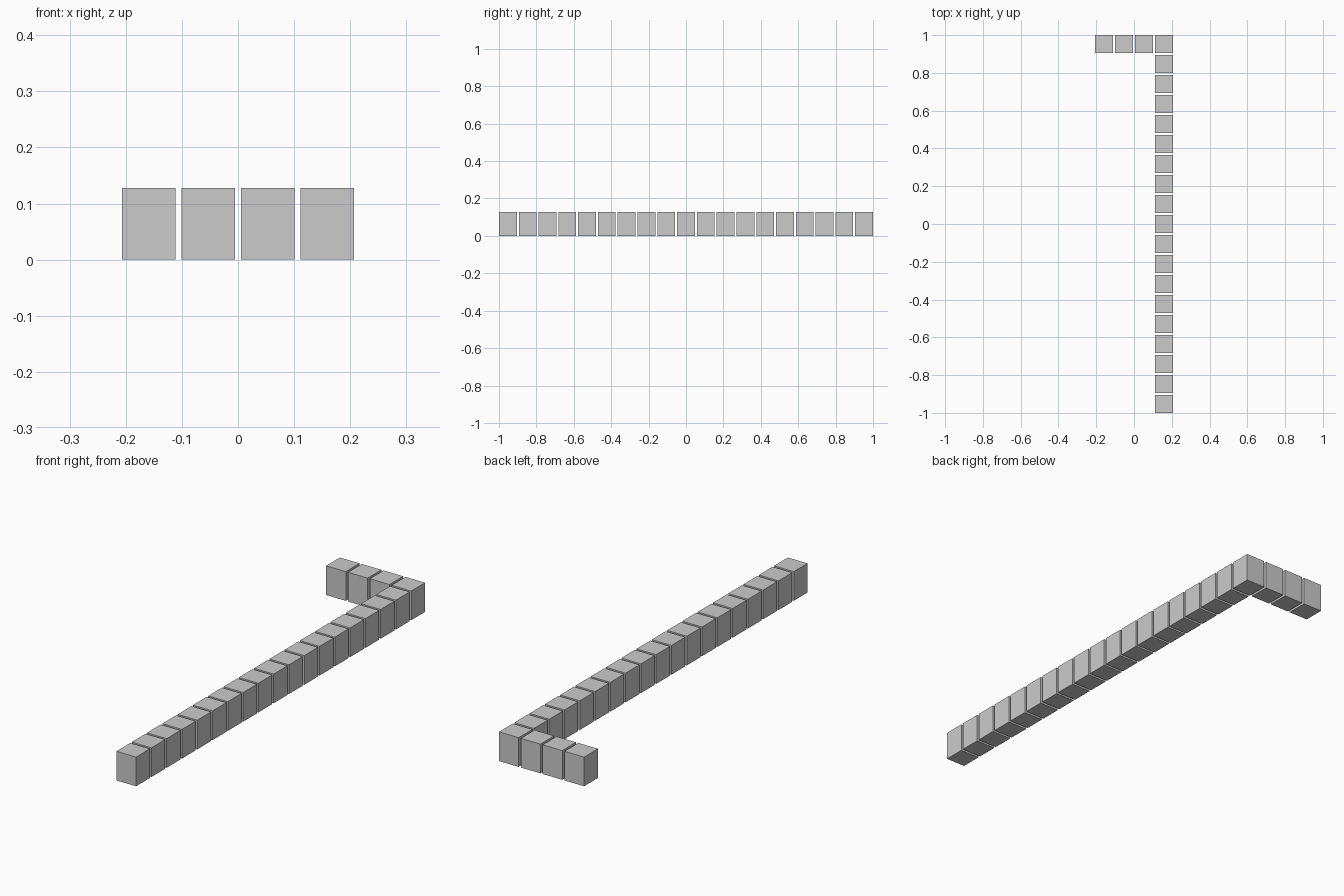
import bpy

if "Cube" in bpy.data.objects:
    bpy.data.objects.remove(bpy.data.objects["Cube"])

SIZE, HEIGHT = 0.0952, 0.128
PITCH = (2 - SIZE) / 18
X_END = 1.5 * PITCH
Y_END = 1 - SIZE / 2


def block(name, x, y):
    bpy.ops.mesh.primitive_cube_add(size=1, location=(x, y, HEIGHT / 2))
    ob = bpy.context.object
    ob.name = name
    ob.scale = (SIZE, SIZE, HEIGHT)
    bpy.ops.object.transform_apply(location=False, rotation=False, scale=True)


# long row, including the corner block
for i in range(19):
    block(f"long_row_block_{i + 1}", X_END, -Y_END + i * PITCH)

# short row turning left at the back
for i in range(3):
    block(f"short_row_block_{i + 1}", X_END - (i + 1) * PITCH, Y_END)
